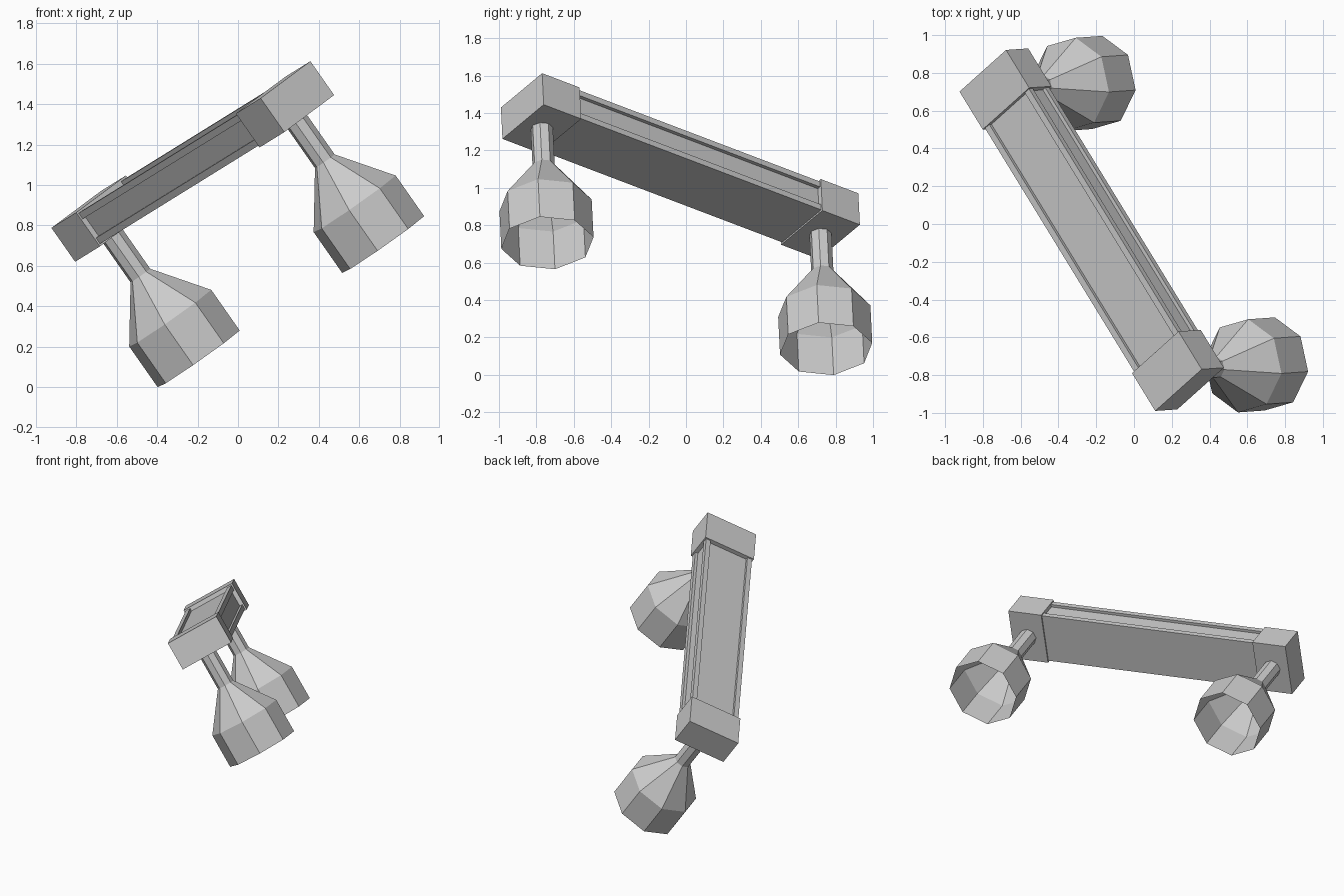
import bpy, bmesh, math
from mathutils import Matrix, Vector

if "Cube" in bpy.data.objects:
    bpy.data.objects.remove(bpy.data.objects["Cube"], do_unlink=True)

# Tilted frame: long axis, width axis, up axis, centre of the mounting bar
long_axis = Vector((0.497, -0.811, 0.308)).normalized()
up_axis = Vector((-0.57, -0.045, 0.82))
up_axis = (up_axis - long_axis * up_axis.dot(long_axis)).normalized()
width_axis = up_axis.cross(long_axis)
centre = Vector((-0.224, -0.03, 1.116))
frame = Matrix((long_axis, width_axis, up_axis)).transposed().to_4x4()
frame.translation = centre

LENGTH, WIDTH, HEIGHT = 2.084, 0.378, 0.205
CAP = 0.247

grey = bpy.data.materials.new("plain_grey")
grey.use_nodes = True
grey.diffuse_color = (0.6, 0.6, 0.6, 1)
grey.node_tree.nodes["Principled BSDF"].inputs["Base Color"].default_value = (0.6, 0.6, 0.6, 1)


def add_object(name, bm):
    bmesh.ops.recalc_face_normals(bm, faces=bm.faces)
    mesh = bpy.data.meshes.new(name)
    bm.to_mesh(mesh)
    bm.free()
    mesh.materials.append(grey)
    obj = bpy.data.objects.new(name, mesh)
    obj.matrix_world = frame
    bpy.context.collection.objects.link(obj)
    return obj


def end_cap(name, side):
    bm = bmesh.new()
    bmesh.ops.create_cube(bm, size=1)
    bmesh.ops.scale(bm, vec=(CAP, WIDTH, HEIGHT), verts=bm.verts)
    bmesh.ops.translate(bm, vec=(side * (LENGTH - CAP) / 2, 0, 0), verts=bm.verts)
    add_object(name, bm)


def bar(name, inset=0.01, rail=0.035, depth=0.02):
    # Cross-section with corner rails around recessed top and side panels
    w, h = WIDTH / 2 - inset, HEIGHT / 2 - inset
    half = [(w, -h), (w, rail - h), (w - depth, rail - h), (w - depth, h - rail),
            (w, h - rail), (w, h), (w - rail, h), (w - rail, h - depth)]
    profile = half + [(-y, z) for y, z in reversed(half)]
    reach = LENGTH / 2 - CAP
    bm = bmesh.new()
    face = bm.faces.new([bm.verts.new((-reach, y, z)) for y, z in profile])
    result = bmesh.ops.extrude_face_region(bm, geom=[face], use_keep_orig=True)
    moved = [v for v in result["geom"] if isinstance(v, bmesh.types.BMVert)]
    bmesh.ops.translate(bm, vec=(2 * reach, 0, 0), verts=moved)
    add_object(name, bm)


def lathe(name, side, profile, sides=8):
    # Open eight-sided shell turned around the lamp axis
    bm = bmesh.new()
    x = side * (LENGTH - CAP) / 2
    rings = []
    for radius, z in profile:
        angles = [math.tau * i / sides for i in range(sides)]
        rings.append([bm.verts.new((x + radius * math.cos(t), radius * math.sin(t), z))
                      for t in angles])
    for upper, lower in zip(rings, rings[1:]):
        for i in range(sides):
            j = (i + 1) % sides
            bm.faces.new((upper[i], lower[i], lower[j], upper[j]))
    add_object(name, bm)


# Mounting bar, with a cap, stem and shade at each end
bar("mounting_bar")
for label, side in (("front", 1), ("back", -1)):
    end_cap(label + "_end_cap", side)
    lathe(label + "_lamp_stem", side, [(0.06, -0.09), (0.06, -0.344)])
    lathe(label + "_lamp_shade", side, [(0.06, -0.344), (0.25, -0.602), (0.25, -0.848)])
